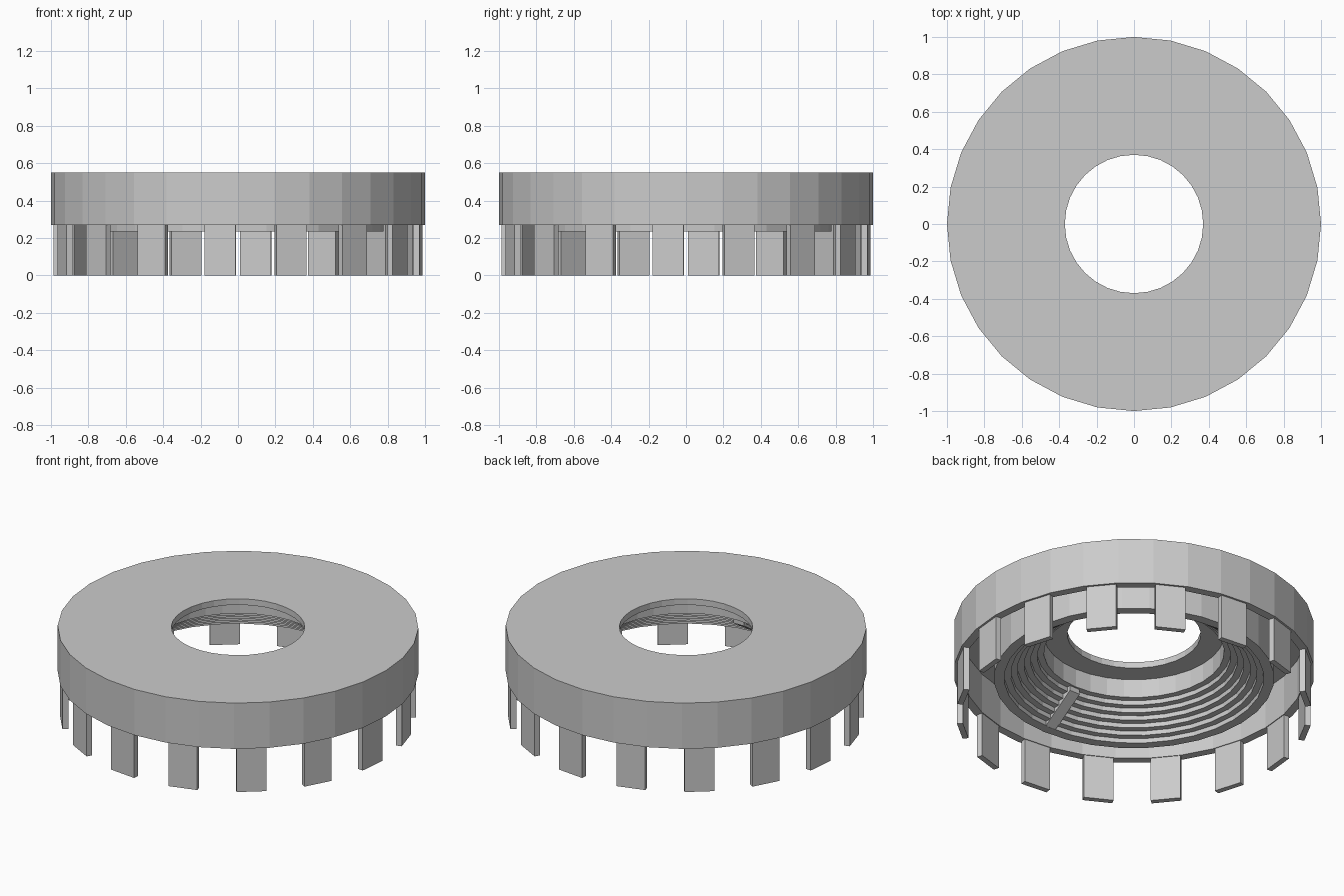
import bpy, bmesh, math
from mathutils import Matrix, Vector

if "Cube" in bpy.data.objects:
    bpy.data.objects.remove(bpy.data.objects["Cube"])

SEG = 32


def finish(bm, name):
    bmesh.ops.recalc_face_normals(bm, faces=bm.faces)
    me = bpy.data.meshes.new(name)
    bm.to_mesh(me)
    bm.free()
    ob = bpy.data.objects.new(name, me)
    bpy.context.collection.objects.link(ob)
    return ob


def revolve(name, profile):
    """Closed (radius, z) profile turned around the z axis."""
    bm = bmesh.new()
    rings = []
    for k in range(SEG):
        a = 2 * math.pi * k / SEG
        rings.append([bm.verts.new((r * math.cos(a), r * math.sin(a), z)) for r, z in profile])
    n = len(profile)
    for k in range(SEG):
        p, q = rings[k], rings[(k + 1) % SEG]
        for i in range(n):
            j = (i + 1) % n
            bm.faces.new((p[i], q[i], q[j], p[j]))
    return finish(bm, name)


def add_box(bm, x0, x1, y0, y1, z0, z1, angle):
    m = (Matrix.Rotation(angle, 4, 'Z')
         @ Matrix.Translation(((x0 + x1) / 2, (y0 + y1) / 2, (z0 + z1) / 2))
         @ Matrix.Diagonal((x1 - x0, y1 - y0, z1 - z0, 1)))
    bmesh.ops.create_cube(bm, size=1, matrix=m)


# cap body: flat top, outer skirt, inner collar with stepped underside
STEPS = 6
R_OUT, R_IN, Z_LOW, Z_HIGH, CEIL = 0.72, 0.50, 0.235, 0.40, 0.513
dr, dz = (R_OUT - R_IN) / STEPS, (Z_HIGH - Z_LOW) / STEPS
profile = [(0.37, 0.55), (1, 0.55), (1, 0.27), (0.95, 0.27), (0.95, CEIL),
           (0.777, CEIL), (0.777, Z_LOW), (R_OUT, Z_LOW)]
for i in range(STEPS):
    profile.append((R_OUT - i * dr, Z_LOW + (i + 1) * dz))
    profile.append((R_OUT - (i + 1) * dr, Z_LOW + (i + 1) * dz))
profile += [(R_IN, CEIL), (0.37, CEIL)]
revolve("cap_body", profile)

# sixteen clip tabs, one on every second facet
bm = bmesh.new()
for k in range(16):
    add_box(bm, 0.95, 0.983, -0.084, 0.084, 0, 0.28, math.radians(16.875 + 22.5 * k))
finish(bm, "clip_tabs")

# radial rib across the steps at the front
bm = bmesh.new()
section = [(0.51, Z_HIGH - 0.03), (0.72, Z_LOW), (0.74, 0.30), (0.51, 0.45)]
sides = [[bm.verts.new((x, -r, z)) for r, z in section] for x in (-0.035, 0.035)]
bm.faces.new(sides[0])
bm.faces.new(sides[1])
for i in range(4):
    j = (i + 1) % 4
    bm.faces.new((sides[0][i], sides[0][j], sides[1][j], sides[1][i]))
finish(bm, "step_rib")
